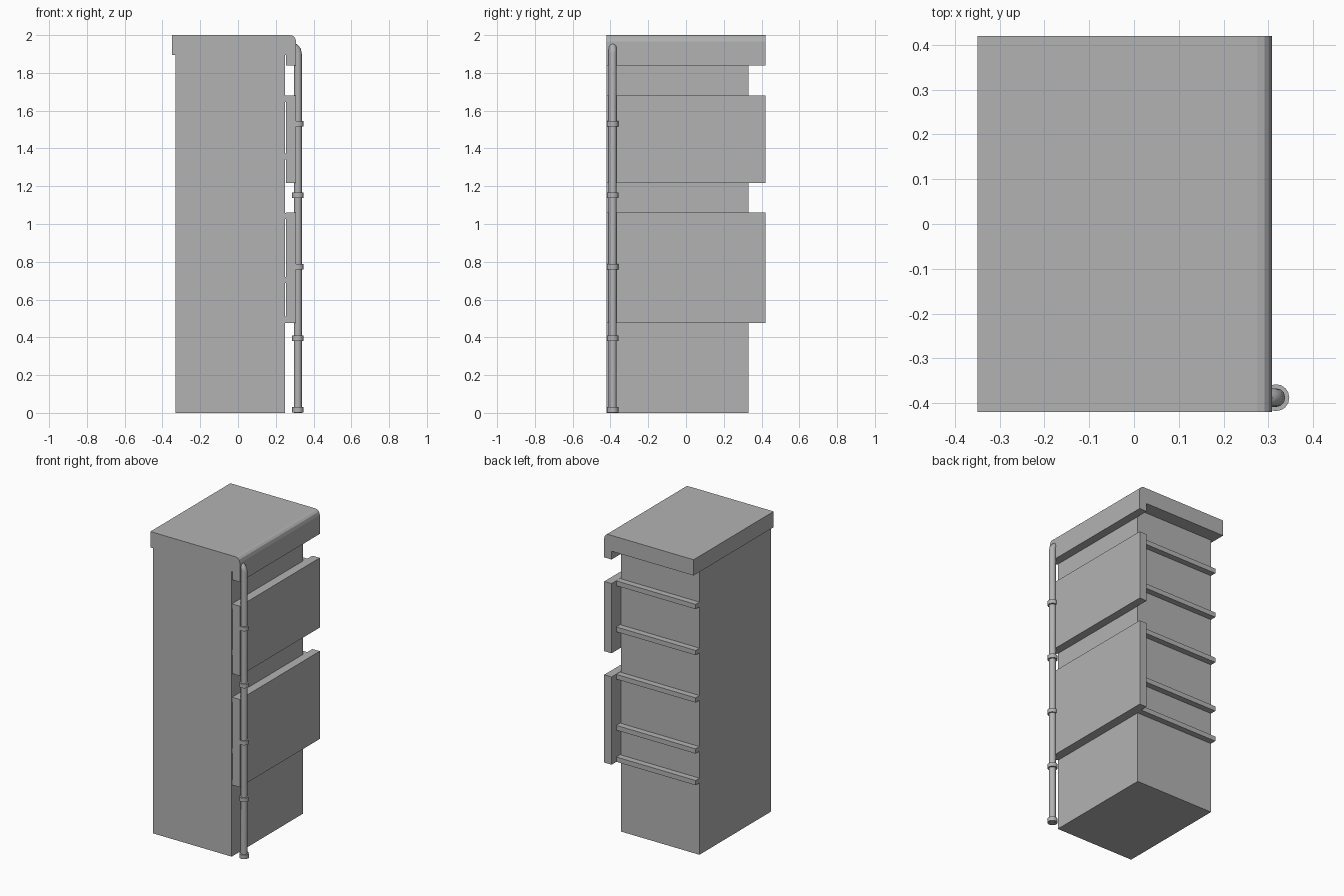
import bpy, math

if "Cube" in bpy.data.objects:
    bpy.data.objects.remove(bpy.data.objects["Cube"])

gray = bpy.data.materials.new("plain gray")
gray.diffuse_color = (0.45, 0.45, 0.45, 1)
gray.use_nodes = True
gray.node_tree.nodes["Principled BSDF"].inputs["Base Color"].default_value = gray.diffuse_color


def box(name, x0, x1, y0, y1, z0, z1):
    bpy.ops.mesh.primitive_cube_add(size=1, location=((x0 + x1) / 2, (y0 + y1) / 2, (z0 + z1) / 2))
    ob = bpy.context.object
    ob.name = name
    ob.scale = (x1 - x0, y1 - y0, z1 - z0)
    bpy.ops.object.transform_apply(location=False, rotation=False, scale=True)
    ob.data.materials.append(gray)
    return ob


def extrude_y(name, profile, y0, y1):
    n = len(profile)
    verts = [(x, y, z) for y in (y0, y1) for x, z in profile]
    faces = [tuple(range(n - 1, -1, -1)), tuple(range(n, 2 * n))]
    faces += [(i, (i + 1) % n, n + (i + 1) % n, n + i) for i in range(n)]
    me = bpy.data.meshes.new(name)
    me.from_pydata(verts, [], faces)
    ob = bpy.data.objects.new(name, me)
    bpy.context.collection.objects.link(ob)
    me.materials.append(gray)
    # consistent outward normals
    import bmesh
    bm = bmesh.new()
    bm.from_mesh(me)
    bmesh.ops.recalc_face_normals(bm, faces=bm.faces)
    bm.to_mesh(me)
    bm.free()
    return ob


# main body
box("body", -0.33, 0.248, -0.42, 0.33, 0, 1.9)

# roof slab with rounded edge and hanging lip
extrude_y("roof", [(-0.35, 1.895), (-0.35, 2.0), (0.275, 2.0), (0.291, 1.996), (0.302, 1.986),
                   (0.308, 1.965), (0.308, 1.84), (0.253, 1.84), (0.253, 1.895)], -0.42, 0.42)

# sign panels on the right face
for name, z0, z1 in (("upper_panel", 1.217, 1.68), ("lower_panel", 0.477, 1.06)):
    box(name, 0.253, 0.307, -0.42, 0.42, z0, z1)

# support rails along the back, with straps behind the panels
for i, z in enumerate((1.663, 1.357, 1.042, 0.703, 0.493)):
    box(f"rail_{i + 1}", -0.33, 0.254, 0.32, 0.37, z - 0.016, z + 0.016)
    box(f"strap_{i + 1}", 0.24, 0.256, -0.418, 0.34, z - 0.016, z + 0.016)

# drain pipe bending into the roof lip
PX, PY = 0.317, -0.388
cu = bpy.data.curves.new("drain_pipe", "CURVE")
cu.dimensions = "3D"
cu.bevel_depth = 0.021
cu.bevel_resolution = 4
cu.use_fill_caps = True
path = [(PX, 0), (PX, 1.9), (PX - 0.004, 1.92), (PX - 0.015, 1.934), (PX - 0.037, 1.942)]
sp = cu.splines.new("POLY")
sp.points.add(len(path) - 1)
for p, (x, z) in zip(sp.points, path):
    p.co = (x, PY, z, 1)
pipe = bpy.data.objects.new("drain_pipe", cu)
bpy.context.collection.objects.link(pipe)
bpy.ops.object.select_all(action="DESELECT")
pipe.select_set(True)
bpy.context.view_layer.objects.active = pipe
bpy.ops.object.convert(target="MESH")
pipe = bpy.context.object
pipe.data.materials.clear()
pipe.data.materials.append(gray)
bpy.ops.object.shade_smooth_by_angle(angle=math.radians(40))

# pipe collars
for i in range(5):
    bpy.ops.mesh.primitive_cylinder_add(vertices=16, radius=0.03, depth=0.027,
                                        location=(PX, PY, 0.0165 + i * 0.3785))
    ob = bpy.context.object
    ob.name = f"pipe_collar_{i + 1}"
    ob.data.materials.append(gray)
    bpy.ops.object.shade_smooth_by_angle(angle=math.radians(40))
